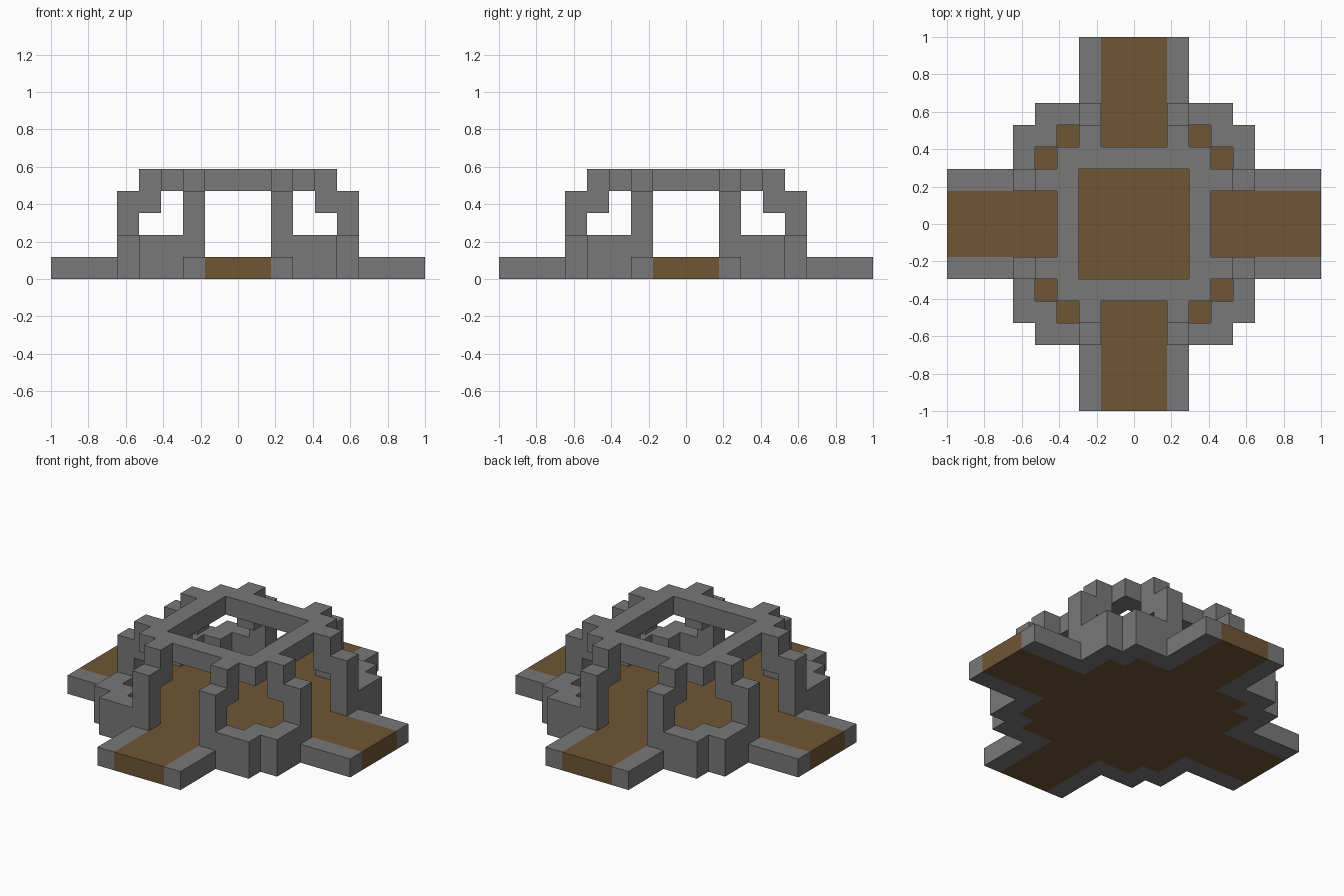
import bpy
import bmesh
from mathutils import Vector

if "Cube" in bpy.data.objects:
    bpy.data.objects.remove(bpy.data.objects["Cube"], do_unlink=True)

UNIT = 2 / 17  # edge of one block


def material(name, color):
    mat = bpy.data.materials.new(name)
    mat.use_nodes = True
    mat.diffuse_color = color
    mat.node_tree.nodes["Principled BSDF"].inputs["Base Color"].default_value = color
    return mat


stone = material("grey_stone", (0.188, 0.188, 0.188, 1))
earth = material("brown_earth", (0.162, 0.093, 0.036, 1))


def block(xs, ys, zs):
    """Cells of a box, repeated in all eight mirrored and turned positions."""
    cells = set()
    for x in xs:
        for y in ys:
            for z in zs:
                for a, b in ((x, y), (y, x)):
                    cells |= {(s * a, t * b, z) for s in (-1, 1) for t in (-1, 1)}
    return cells


# Kerbs beside the four paths
kerbs = block([2], range(6, 9), [0])
# Low stepped walls at the four corners
walls = block([3, 4], [5], [0, 1]) | block([4], [4], [0, 1])
# Stepped ribs: a post, then an inward step up to the roof ring
ribs = block([2], [5], range(4)) | block([2], [4], [3, 4])
# Square ring on top
ring = block(range(4), [3], [4])
# Cross-shaped paths and the room floor
floor = block(range(2), range(9), [0]) | block(range(5), range(5), [0])
floor -= walls

parts = {
    "earth_floor": (floor, earth),
    "path_kerbs": (kerbs, stone),
    "corner_walls": (walls, stone),
    "roof_ribs": (ribs, stone),
    "roof_ring": (ring, stone),
}
solid = set().union(*(cells for cells, _ in parts.values()))


def build(name, cells, mat):
    """Mesh only the exposed sides of the blocks, then merge flat areas."""
    bm = bmesh.new()
    for cell in sorted(cells):
        centre = Vector(cell) + Vector((0, 0, 0.5))
        for axis in range(3):
            for sign in (-1, 1):
                n = Vector((0, 0, 0))
                n[axis] = sign
                if tuple(int(c + d) for c, d in zip(cell, n)) in solid:
                    continue
                u = Vector((0, 0, 0))
                u[(axis + 1) % 3] = 1
                v = n.cross(u)
                corners = (-u - v, u - v, u + v, v - u)
                bm.faces.new([bm.verts.new((centre + (n + c) / 2) * UNIT) for c in corners])
    bmesh.ops.remove_doubles(bm, verts=bm.verts[:], dist=UNIT / 100)
    bmesh.ops.dissolve_limit(bm, angle_limit=0.01, verts=bm.verts[:], edges=bm.edges[:])
    mesh = bpy.data.meshes.new(name)
    bm.to_mesh(mesh)
    bm.free()
    mesh.materials.append(mat)
    bpy.context.collection.objects.link(bpy.data.objects.new(name, mesh))


for part, (cells, mat) in parts.items():
    build(part, cells, mat)
